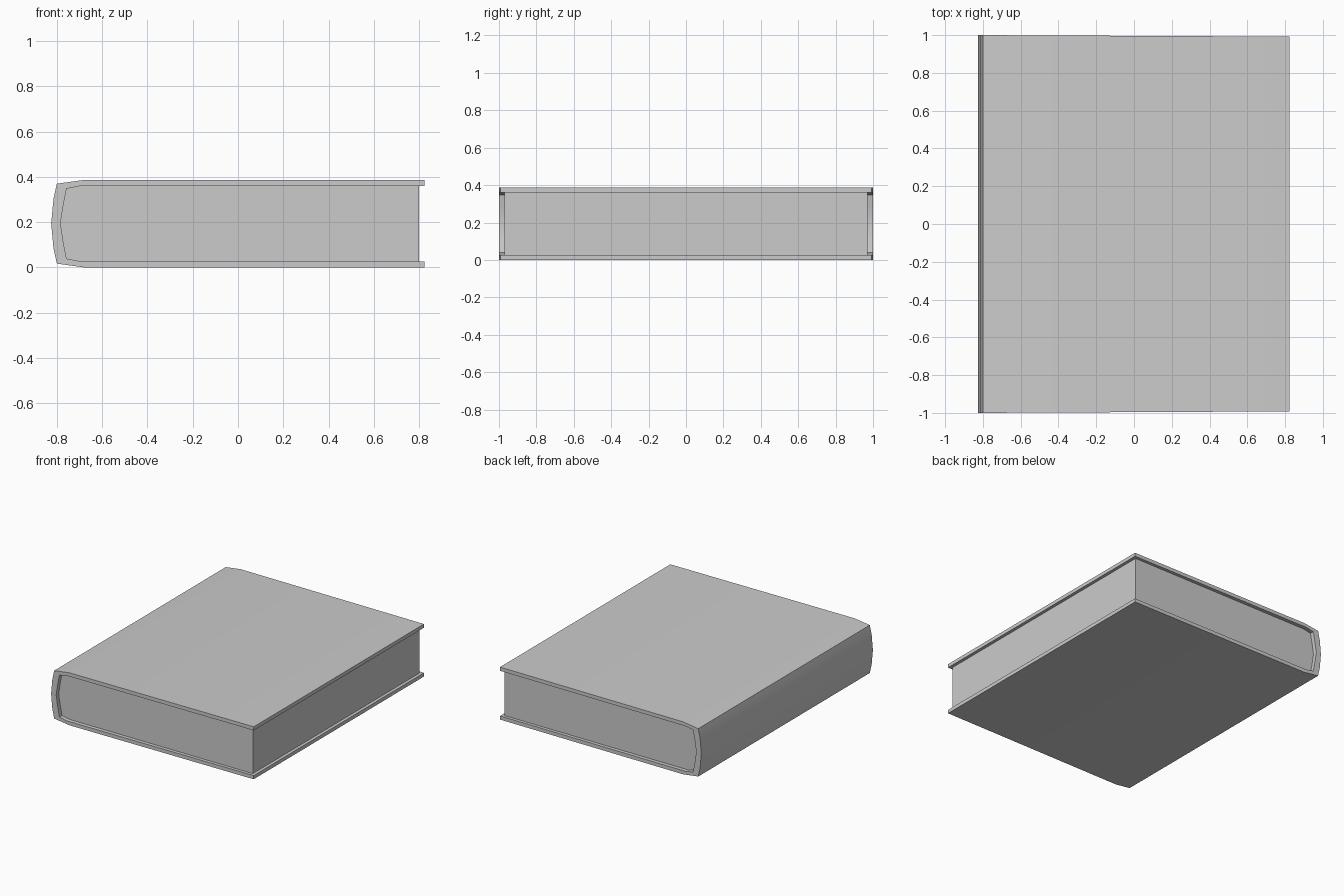
import bpy, math

if "Cube" in bpy.data.objects:
    bpy.data.objects.remove(bpy.data.objects["Cube"])

H = 0.387  # overall thickness
MID = H / 2

# Lower halves of the cover profile (x, z), fore edge to middle of the spine
OUTER = [(0.823, 0.0), (-0.677, 0.0), (-0.80, 0.017), (-0.815, 0.085), (-0.825, MID)]
INNER = [(0.823, 0.027), (-0.695, 0.027), (-0.757, 0.039), (-0.771, 0.11), (-0.784, MID)]


def mirrored(half):
    """Complete a lower half profile with its mirror image about mid height."""
    return half + [(x, H - z) for x, z in reversed(half[:-1])]


def make(name, verts, faces, angle):
    mesh = bpy.data.meshes.new(name)
    mesh.from_pydata(verts, [], faces)
    mesh.update()
    obj = bpy.data.objects.new(name, mesh)
    bpy.context.collection.objects.link(obj)
    bpy.ops.object.select_all(action='DESELECT')
    obj.select_set(True)
    bpy.context.view_layer.objects.active = obj
    bpy.ops.object.mode_set(mode='EDIT')
    bpy.ops.mesh.select_all(action='SELECT')
    bpy.ops.mesh.normals_make_consistent(inside=False)
    bpy.ops.object.mode_set(mode='OBJECT')
    bpy.ops.object.shade_smooth_by_angle(angle=math.radians(angle))
    return obj


def half_depth(x):
    """Cover boards narrow very slightly toward the fore edge."""
    return 1.0 - 0.008 * (x + 0.825) / 1.65


# Cover: boards and rounded spine as one wrapped strip with thickness
outer, inner = mirrored(OUTER), mirrored(INNER)
n = len(outer)
ring = outer + inner
verts = [(x, s * half_depth(x), z) for s in (-1, 1) for x, z in ring]
m = len(ring)
faces = []
for i in range(n - 1):
    o, p = i, n + i
    faces.append((o, o + 1, p + 1, p))                          # front rim
    faces.append((m + o, m + p, m + p + 1, m + o + 1))          # back rim
    faces.append((o, m + o, m + o + 1, o + 1))                  # outside
    faces.append((p, p + 1, m + p + 1, m + p))                  # inside
for e in (0, n - 1):                                            # fore edges
    faces.append((e, n + e, m + n + e, m + e))
make("cover", verts, faces, 40)

# Page block: fills the cover, set in at both ends and the fore edge
pages = mirrored([(0.80, INNER[0][1])] + INNER[1:])
k = len(pages)
verts = [(x, y, z) for y in (-0.97, 0.97) for x, z in pages]
faces = [tuple(range(k)), tuple(range(2 * k - 1, k - 1, -1))]
faces += [(i, (i + 1) % k, k + (i + 1) % k, k + i) for i in range(k)]
make("page_block", verts, faces, 40)
